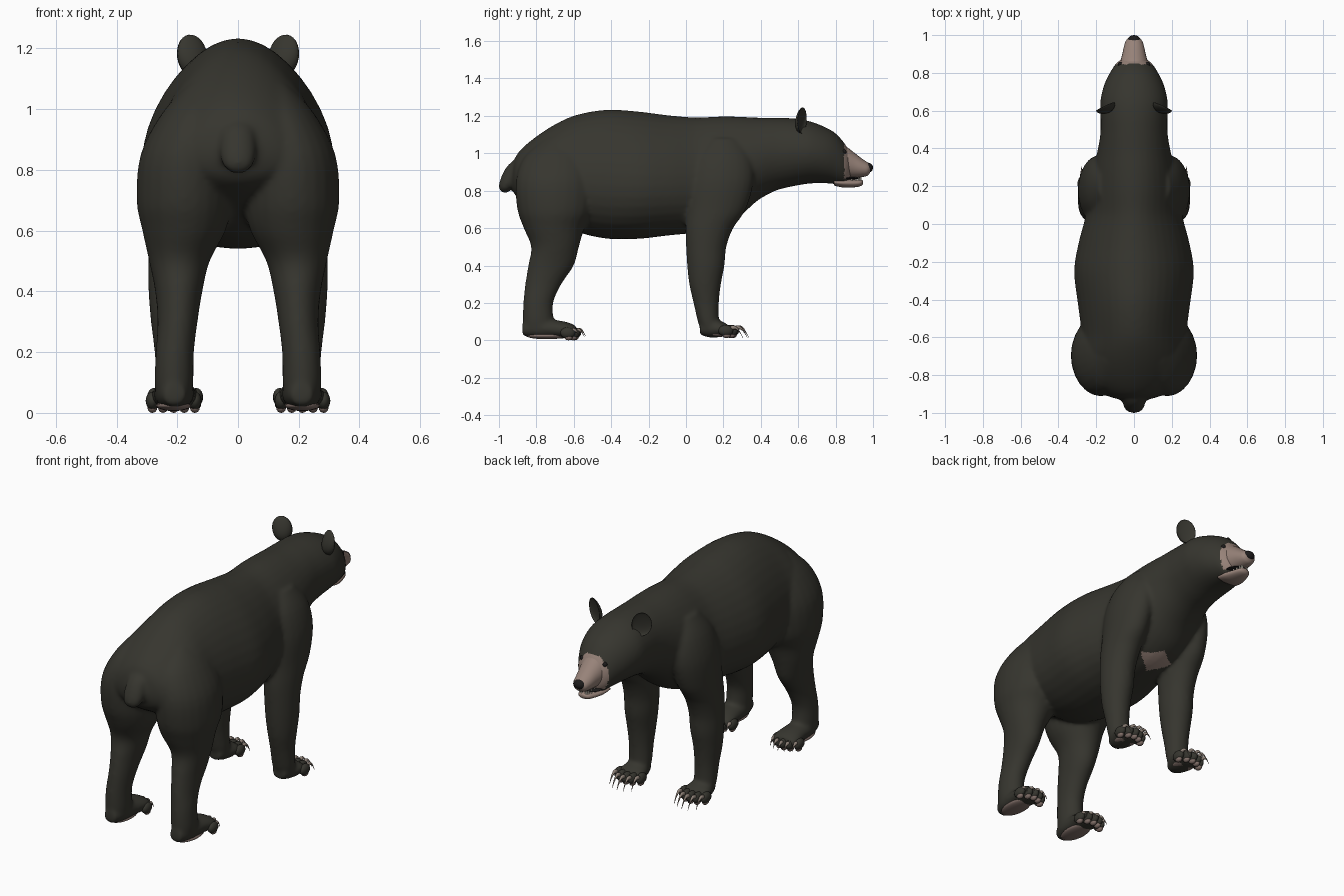
import bpy, bmesh, math
from mathutils import Matrix

if "Cube" in bpy.data.objects:
    bpy.data.objects.remove(bpy.data.objects["Cube"])


def material(name, rgb, rough=0.8):
    m = bpy.data.materials.new(name)
    m.use_nodes = True
    m.diffuse_color = (*rgb, 1)
    m.roughness = rough
    b = m.node_tree.nodes["Principled BSDF"]
    b.inputs["Base Color"].default_value = (*rgb, 1)
    b.inputs["Roughness"].default_value = rough
    return m


FUR = material("dark fur", (0.037, 0.036, 0.028))
SKIN = material("pale muzzle", (0.31, 0.225, 0.19))
PAD = material("paw pad", (0.22, 0.16, 0.14))
CLAW = material("claw", (0.27, 0.22, 0.185))
BLACK = material("nose black", (0.012, 0.011, 0.011))
TOOTH = material("tooth", (0.7, 0.66, 0.56))


def catmull(a, b, c, d, t):
    return 0.5 * (2 * b + (c - a) * t + (2 * a - 5 * b + 4 * c - d) * t * t
                  + (3 * b - a - 3 * c + d) * t ** 3)


def loft(bm, axis, rings, n=24, steps=4, pear=0):
    """Closed tube through elliptical rings (x, y, z, ra, rb), smoothly interpolated.
    pear narrows the upper half, fading out towards the neck."""
    last, dense = len(rings) - 1, []
    for i in range(last):
        quad = [rings[max(0, min(last, i + k))] for k in (-1, 0, 1, 2)]
        dense += [[catmull(*v, s / steps) for v in zip(*quad)] for s in range(steps)]
    dense.append(rings[-1])
    loops = []
    for x, y, z, ra, rb in dense:
        loop = []
        taper = pear * max(0, min(1, (.45 - y) / .4))
        for k in range(n):
            a = 2 * math.pi * k / n
            u, v = ra * math.cos(a) * (1 - taper * math.sin(a)), rb * math.sin(a)
            loop.append(bm.verts.new((x + u, y, z + v) if axis == "y" else (x + u, y + v, z)))
        loops.append(loop)
    for p, q in zip(loops, loops[1:]):
        for k in range(n):
            bm.faces.new((p[k], p[(k + 1) % n], q[(k + 1) % n], q[k]))
    bm.faces.new(loops[0])
    bm.faces.new(loops[-1])


def spans(rows):
    """Centred rings from (y, top, bottom, half width)."""
    return [(0, y, (t + b) / 2, w, (t - b) / 2) for y, t, b, w in rows]


def ball(bm, centre, size, seg=16):
    m = Matrix.Translation(centre) @ Matrix.Diagonal((*size, 1))
    return bmesh.ops.create_uvsphere(bm, u_segments=seg, v_segments=seg // 2 + 2,
                                     radius=1, matrix=m)["verts"]


def finish(name, bm, *mats):
    bmesh.ops.recalc_face_normals(bm, faces=bm.faces)
    for f in bm.faces:
        f.smooth = True
    me = bpy.data.meshes.new(name)
    bm.to_mesh(me)
    bm.free()
    for m in mats:
        me.materials.append(m)
    ob = bpy.data.objects.new(name, me)
    bpy.context.scene.collection.objects.link(ob)
    return ob


# Trunk, neck and head
body = bmesh.new()
loft(body, "y", spans([
    (-.93, .93, .81, .07), (-.90, 1.0, .76, .16), (-.82, 1.075, .71, .235),
    (-.7, 1.155, .65, .27), (-.58, 1.207, .58, .272), (-.42, 1.233, .543, .292),
    (-.25, 1.223, .543, .311), (-.1, 1.204, .56, .288), (.05, 1.192, .575, .25),
    (.18, 1.197, .60, .237), (.28, 1.196, .655, .22), (.38, 1.191, .745, .195),
    (.48, 1.19, .80, .178), (.58, 1.186, .825, .177), (.66, 1.172, .838, .177),
    (.74, 1.142, .84, .157), (.80, 1.107, .835, .128), (.85, 1.05, .83, .095),
    (.88, 1.0, .86, .055)]), n=36, pear=.2)

# Tail
loft(body, "z", [(0, -.865, .98, .035, .03), (0, -.905, .94, .052, .044), (0, -.937, .89, .057, .044),
                 (0, -.957, .84, .057, .042), (0, -.966, .81, .046, .034), (0, -.968, .79, .02, .016)])

HIND = [(.12, -.66, 1.08, .05, .09), (.14, -.685, .98, .115, .18), (.172, -.695, .85, .149, .215),
        (.177, -.697, .7, .157, .205), (.178, -.705, .6, .137, .163), (.193, -.70, .5, .1, .128),
        (.195, -.722, .4, .078, .122), (.199, -.763, .3, .066, .097), (.208, -.79, .2, .063, .08),
        (.211, -.79, .1, .064, .082), (.21, -.79, .04, .055, .075)]
FORE = [(.13, .2, 1.08, .06, .09), (.165, .195, .98, .09, .155), (.19, .187, .85, .102, .175),
        (.203, .162, .7, .094, .158), (.205, .125, .6, .092, .128), (.208, .108, .5, .088, .108),
        (.21, .106, .4, .085, .1), (.212, .102, .3, .075, .085), (.21, .108, .2, .065, .068),
        (.208, .12, .1, .062, .057), (.207, .135, .04, .055, .05)]
HIND_FOOT = [(.21, -.875, .06, .035, .035), (.21, -.8, .063, .062, .052), (.21, -.7, .06, .069, .049),
             (.21, -.63, .054, .078, .042), (.21, -.585, .05, .07, .025)]
FORE_PAW = [(.207, .075, .06, .04, .03), (.207, .13, .06, .062, .046), (.207, .19, .06, .078, .042),
            (.207, .235, .05, .07, .026)]


def mirrored(rings, s):
    return [(s * r[0], *r[1:]) for r in rings]


for s in (1, -1):
    loft(body, "z", mirrored(HIND, s))
    loft(body, "z", mirrored(FORE, s))
    loft(body, "y", mirrored(HIND_FOOT, s))
    loft(body, "y", mirrored(FORE_PAW, s))

# Fuse the lofts into one skin, then colour it by region
draft = finish("body_draft", body)
fuse = draft.modifiers.new("fuse", "REMESH")
fuse.mode, fuse.voxel_size = "VOXEL", 0.011
soft = draft.modifiers.new("soften", "SMOOTH")
soft.factor, soft.iterations = 0.5, 7
graph = bpy.context.evaluated_depsgraph_get()
body = bmesh.new()
body.from_mesh(bpy.data.meshes.new_from_object(draft.evaluated_get(graph)))
bpy.data.objects.remove(draft)
for f in body.faces:
    c = f.calc_center_median()
    chest = abs(c.x) / .11 + abs(c.y - .185) / .075 < 1 and c.z < .7 and f.normal.z < -.2
    face = c.y > .846 and .865 < c.z < 1.045
    f.material_index = int(chest or face)
finish("body", body, FUR, SKIN)

# Muzzle, jaw, mouth, nose and teeth
bm = bmesh.new()
loft(bm, "y", spans([(.82, 1.045, .87, .083), (.86, 1.033, .87, .073), (.90, 1.003, .87, .062),
                     (.94, .972, .873, .053), (.97, .952, .88, .043), (.985, .94, .897, .028)]))
finish("muzzle", bm, SKIN)
bm = bmesh.new()
loft(bm, "y", spans([(.79, .862, .828, .07), (.84, .865, .817, .067), (.9, .861, .818, .05),
                     (.935, .859, .825, .035), (.947, .853, .836, .014)]))
finish("lower_jaw", bm, SKIN)
bm = bmesh.new()
ball(bm, (0, .868, .867), (.067, .064, .007))
finish("mouth", bm, BLACK)
bm = bmesh.new()
ball(bm, (0, .971, .923), (.035, .029, .027), 20)
finish("nose", bm, BLACK)
bm = bmesh.new()
for s in (1, -1):
    for i in range(5):
        x, y = s * (.012 + .006 * i), .935 - .003 * i * i
        loft(bm, "z", [(x, y, .85, .005, .005), (x, y, .864, .004, .004),
                       (x, y, .874, .002, .002)], n=8, steps=2)
finish("teeth", bm, TOOTH)


def claw(bm, x, y, z, length, drop):
    """Tapered claw curving forward and down."""
    rings = []
    for k in range(6):
        t = k / 5
        r = .011 * (1 - t) + .001
        rings.append((x, y + length * t, z + .3 * drop * math.sin(math.pi * t) - drop * t * t, r, r * 1.2))
    loft(bm, "y", rings, n=8, steps=1)


def foot(label, cx, tip, length, drop, pad_y, pad_len, low):
    """Toes, claws and pads of one foot."""
    toes, claws, pads = bmesh.new(), bmesh.new(), bmesh.new()
    for i in range(-2, 3):
        x, y = cx + i * .035, tip - .008 * i * i
        ball(toes, (x, y, low + .04), (.022, .04, .03))
        claw(claws, x, y + .024, low + .05, length, drop)
        ball(pads, (x, y + .004, low + .017), (.016, .023, .017), 12)
    ball(pads, (cx, pad_y, low + .024), (.058, pad_len, .018), 20)
    finish(label + "_toes", toes, FUR)
    finish(label + "_claws", claws, CLAW)
    finish(label + "_pads", pads, PAD)


for side, s in (("left", 1), ("right", -1)):
    foot(side + "_hind_foot", s * .212, -.60, .04, .03, -.745, .108, 0)
    foot(side + "_front_paw", s * .207, .245, .068, .05, .17, .065, .012)

    # Cupped ear opening forwards, thicker at its base
    bm = bmesh.new()
    for v in ball(bm, (0, 0, 0), (.054, .034, .07), 24):
        v.co.y *= 1 - 6 * v.co.z
        if v.co.y > 0:
            v.co.y *= -.4
    bm.transform(Matrix.Translation((s * .152, .622, 1.176)) @ Matrix.Rotation(s * .15, 4, "Y")
                 @ Matrix.Rotation(-s * .45, 4, "Z"))
    finish(side + "_ear", bm, FUR)

    # Eye
    bm = bmesh.new()
    ball(bm, (s * .073, .845, 1.008), (.013, .013, .013))
    finish(side + "_eye", bm, BLACK)
